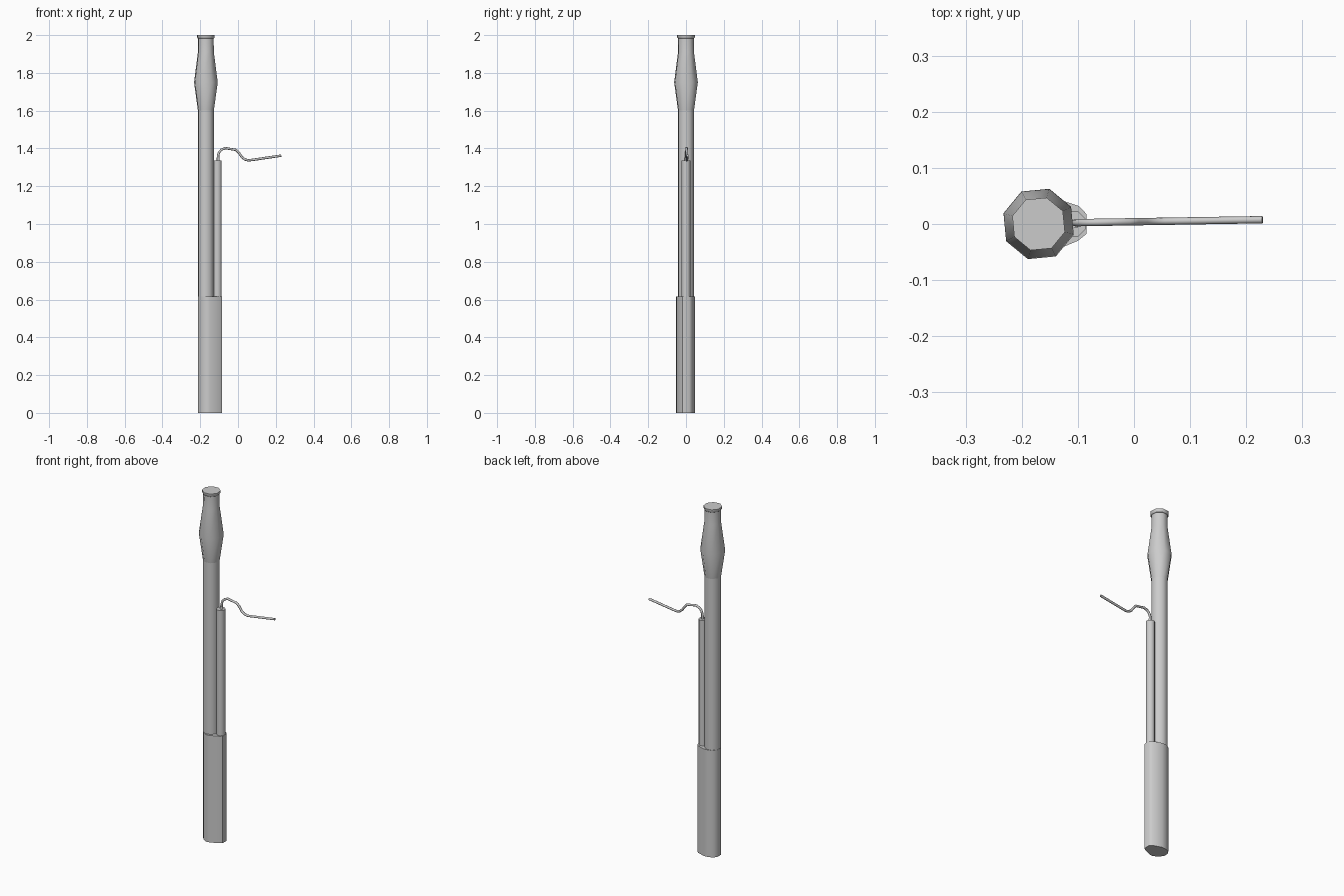
import bpy, bmesh
from math import cos, sin, radians

if "Cube" in bpy.data.objects:
    bpy.data.objects.remove(bpy.data.objects["Cube"])


def finish(name, bm):
    bmesh.ops.recalc_face_normals(bm, faces=bm.faces[:])
    me = bpy.data.meshes.new(name)
    bm.to_mesh(me)
    bm.free()
    ob = bpy.data.objects.new(name, me)
    bpy.context.collection.objects.link(ob)
    smooth(ob)
    return ob


def smooth(ob):
    bpy.ops.object.select_all(action='DESELECT')
    ob.select_set(True)
    bpy.context.view_layer.objects.active = ob
    bpy.ops.object.shade_smooth_by_angle(angle=radians(50))


def loft(name, sections):
    """Capped skin through rings of equal point count: [(points_xy, z), ...]"""
    bm = bmesh.new()
    rings = [[bm.verts.new((x, y, z)) for x, y in pts] for pts, z in sections]
    n = len(rings[0])
    for a, b in zip(rings, rings[1:]):
        for i in range(n):
            j = (i + 1) % n
            bm.faces.new((a[i], a[j], b[j], b[i]))
    bm.faces.new(rings[0][::-1])
    bm.faces.new(rings[-1])
    return finish(name, bm)


def ring(cx, r, n=8, phase=28):
    return [(cx + r * cos(radians(phase + 360 * i / n)),
             r * sin(radians(phase + 360 * i / n))) for i in range(n)]


def turned(name, cx, profile, n=8, phase=28):
    return loft(name, [(ring(cx, r, n, phase), z) for r, z in profile])


# Boot: oval block holding both tubes
boot = [(-0.085, -0.018), (-0.085, 0.018), (-0.098, 0.032), (-0.147, 0.048),
        (-0.175, 0.046), (-0.20, 0.034), (-0.212, 0.014), (-0.212, -0.014),
        (-0.195, -0.036), (-0.168, -0.052), (-0.148, -0.050), (-0.100, -0.030)]
loft("boot", [(boot, 0), (boot, 0.615)])

# Long tube with swelling bell
BORE_X = -0.17
turned("long_tube", BORE_X, [(0.044, 0.58), (0.044, 1.60)])
turned("bell", BORE_X, [(0.044, 1.60), (0.0655, 1.75), (0.044, 1.91),
                        (0.043, 1.985)])
turned("bell_rim", BORE_X, [(0.044, 1.982), (0.049, 1.988), (0.049, 2.0)])

# Short wing tube and the socket for the crook
WING_X = -0.109
turned("wing_tube", WING_X, [(0.0245, 0.58), (0.0245, 1.335)], phase=22.5)
turned("crook_socket", -0.105, [(0.008, 1.32), (0.008, 1.352)])

# Bent crook
path = [(-0.105, 1.33), (-0.105, 1.365), (-0.100, 1.38), (-0.088, 1.393),
        (-0.068, 1.402), (-0.010, 1.392), (0.004, 1.378), (0.020, 1.355),
        (0.036, 1.342), (0.055, 1.337), (0.080, 1.340), (0.229, 1.362)]
cu = bpy.data.curves.new("crook", 'CURVE')
cu.dimensions = '3D'
cu.bevel_depth = 0.0065
cu.bevel_resolution = 2
cu.use_fill_caps = True
sp = cu.splines.new('POLY')
sp.points.add(len(path) - 1)
for p, (x, z) in zip(sp.points, path):
    p.co = (x, 0.004 + 0.016 * x, z, 1)
crook = bpy.data.objects.new("crook", cu)
bpy.context.collection.objects.link(crook)
bpy.ops.object.select_all(action='DESELECT')
crook.select_set(True)
bpy.context.view_layer.objects.active = crook
bpy.ops.object.convert(target='MESH')
smooth(bpy.context.view_layer.objects.active)
